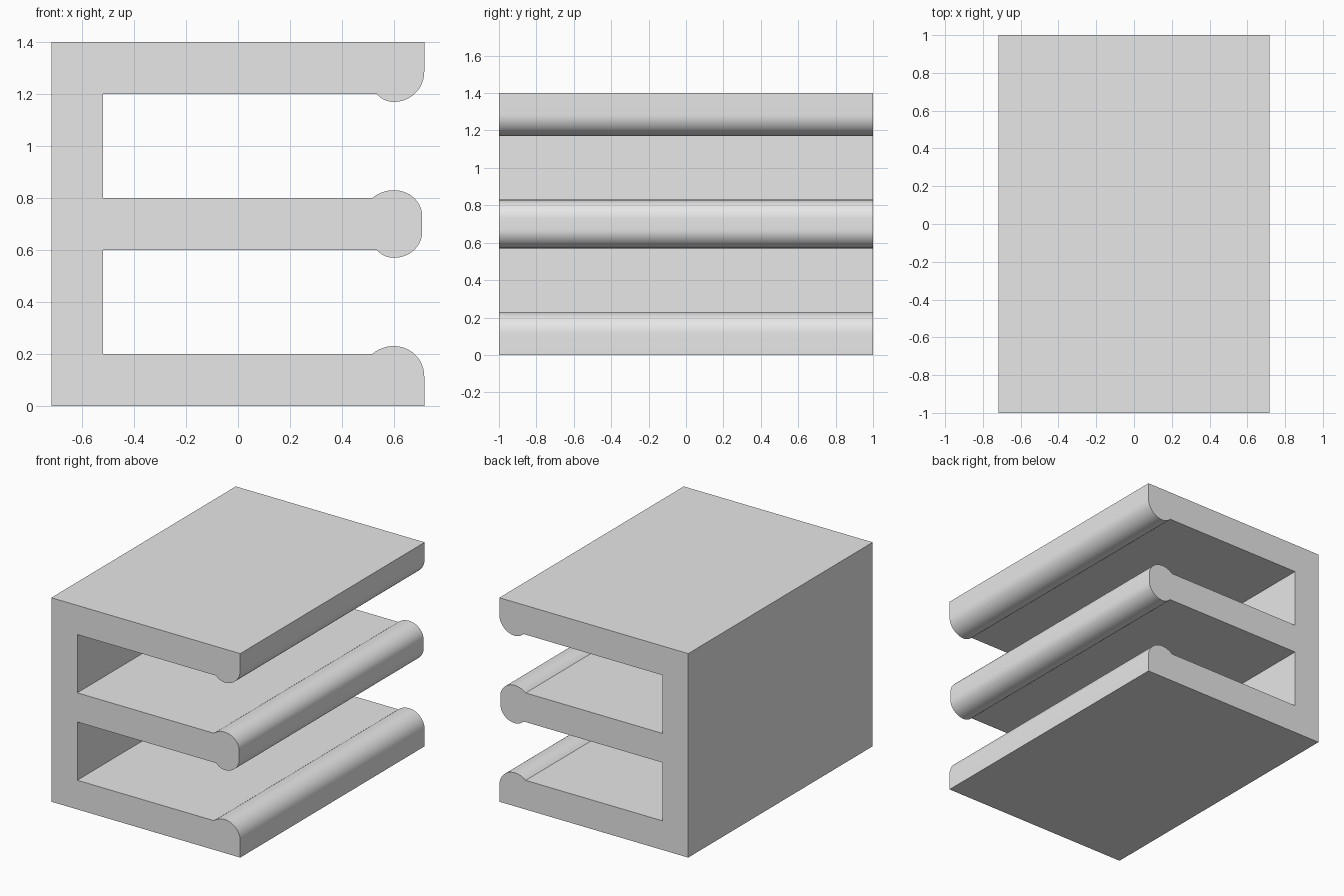
import bpy
import bmesh
from math import sin, cos, asin, pi

if "Cube" in bpy.data.objects:
    bpy.data.objects.remove(bpy.data.objects["Cube"], do_unlink=True)

HALF_W, HALF_D, HEIGHT = 0.717, 1.0, 1.4
SHELF, GAP, WALL = 0.2, 0.4, -0.52     # shelf thickness, opening height, wall inner face
LIP_X, BULGE = 0.6, 0.03               # bead centre and how far it stands proud
STEPS = 14


def bead(z_face, up, reach, rx, rz):
    """Bead outline from the outer edge round to the shelf face."""
    crest = z_face + up * BULGE
    pts = [(LIP_X + rx * cos(a), crest - up * rz * (1 - sin(a)))
           for a in (pi / 2 * i / STEPS for i in range(STEPS + 1))]
    # Inner side: circular arc that drops by BULGE over the given reach
    r = (reach ** 2 + BULGE ** 2) / (2 * BULGE)
    sweep = asin(reach / r)
    for i in range(1, STEPS + 1):
        a = sweep * i / STEPS
        pts.append((LIP_X - r * sin(a), crest - up * r * (1 - cos(a))))
    return pts


def upper_bead(z, rx, rz):
    return bead(z, 1, 0.083, rx, rz)


def lower_bead(z, rx, rz):
    return bead(z, -1, 0.066, rx, rz)[::-1]


# Profile: up the open side, then back down the solid wall
outer = HALF_W - LIP_X
mid = 0.109
z1 = SHELF
z2 = z1 + GAP
z3 = z2 + SHELF
z4 = z3 + GAP
profile = [(-HALF_W, 0), (HALF_W, 0)]
profile += upper_bead(z1, outer, 0.115)
profile += [(WALL, z1), (WALL, z2)]
profile += lower_bead(z2, mid, 0.1)
profile += upper_bead(z3, mid, 0.1)
profile += [(WALL, z3), (WALL, z4)]
profile += lower_bead(z4, outer, 0.115)
profile += [(HALF_W, HEIGHT), (-HALF_W, HEIGHT)]

# Extrude the profile along the depth
bm = bmesh.new()
face = bm.faces.new([bm.verts.new((x, -HALF_D, z)) for x, z in profile])
ext = bmesh.ops.extrude_face_region(bm, geom=[face], use_keep_orig=True)
moved = [g for g in ext["geom"] if isinstance(g, bmesh.types.BMVert)]
bmesh.ops.translate(bm, verts=moved, vec=(0, 2 * HALF_D, 0))
bmesh.ops.recalc_face_normals(bm, faces=bm.faces)
mesh = bpy.data.meshes.new("shelf_unit")
bm.to_mesh(mesh)
bm.free()

unit = bpy.data.objects.new("shelf_unit", mesh)
bpy.context.collection.objects.link(unit)

# Plain grey finish
grey = bpy.data.materials.new("light grey")
grey.use_nodes = True
colour = (0.8, 0.8, 0.8, 1)
grey.diffuse_color = colour
grey.node_tree.nodes["Principled BSDF"].inputs["Base Color"].default_value = colour
mesh.materials.append(grey)

# Smooth beads, sharp corners
bpy.ops.object.select_all(action="DESELECT")
unit.select_set(True)
bpy.context.view_layer.objects.active = unit
bpy.ops.object.shade_smooth_by_angle(angle=pi / 6)
